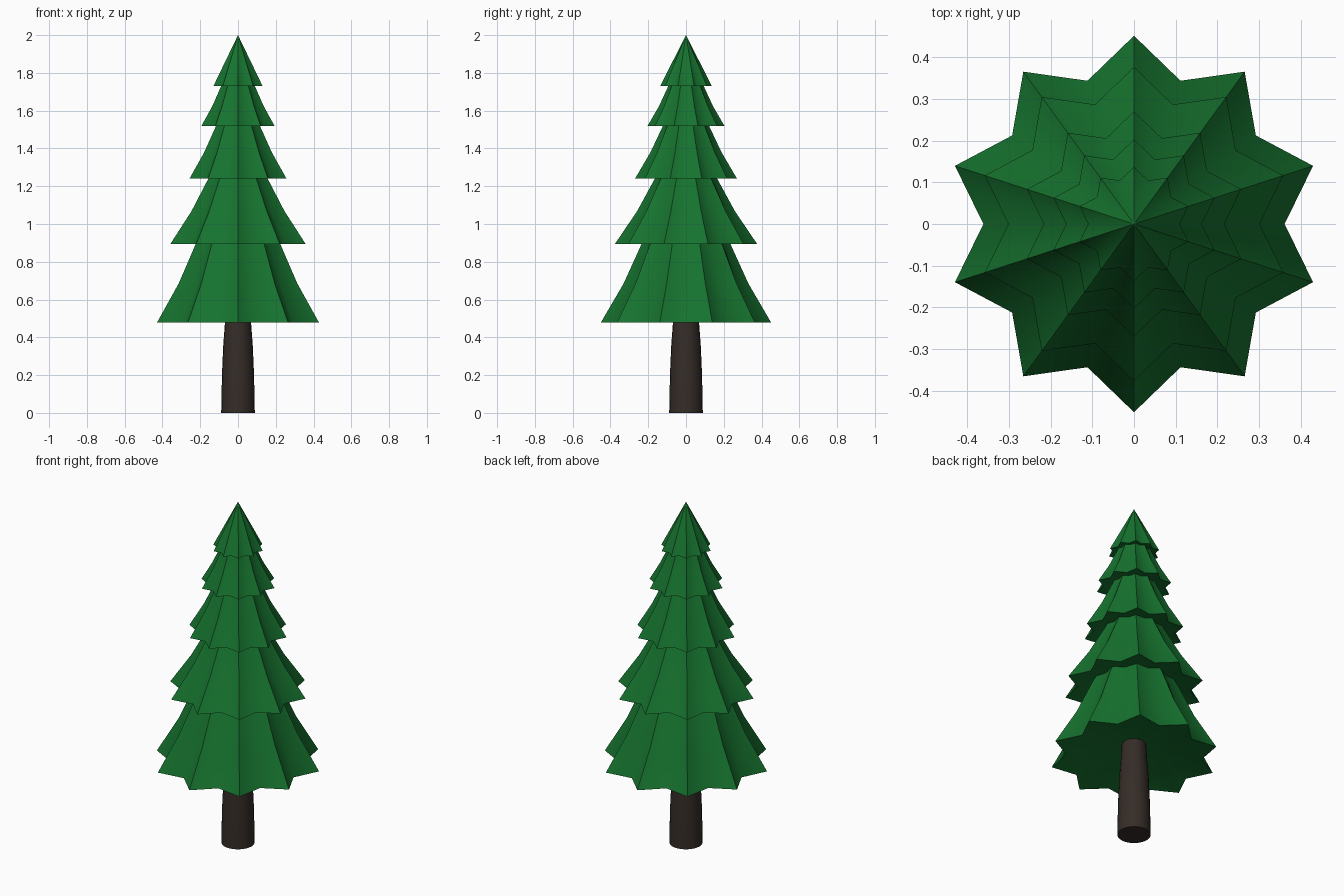
import bpy, bmesh, math

if "Cube" in bpy.data.objects:
    bpy.data.objects.remove(bpy.data.objects["Cube"])

def material(name, rgb):
    m = bpy.data.materials.new(name)
    m.diffuse_color = (*rgb, 1)
    m.use_nodes = True
    m.node_tree.nodes["Principled BSDF"].inputs["Base Color"].default_value = m.diffuse_color
    return m

GREEN = material("needles", (0.008, 0.17, 0.028))
BROWN = material("bark", (0.035, 0.025, 0.02))

def lathe(name, rings, sides, mat, angle):
    """Rings are (outer radius, valley ratio, z); radius 0 makes a single point."""
    bm = bmesh.new()
    loops = []
    for r, ratio, z in rings:
        if r == 0:
            loops.append([bm.verts.new((0, 0, z))] * sides)
            continue
        loop = []
        for i in range(sides):
            a = math.pi / 2 + math.tau * i / sides
            k = r * (ratio if i % 2 else 1)
            loop.append(bm.verts.new((k * math.cos(a), k * math.sin(a), z)))
        loops.append(loop)
    for lo, hi in zip(loops, loops[1:]):
        for i in range(sides):
            j = (i + 1) % sides
            quad = list(dict.fromkeys((lo[i], lo[j], hi[j], hi[i])))
            bm.faces.new(quad)
    bmesh.ops.recalc_face_normals(bm, faces=bm.faces)
    me = bpy.data.meshes.new(name)
    bm.to_mesh(me)
    bm.free()
    ob = bpy.data.objects.new(name, me)
    bpy.context.collection.objects.link(ob)
    me.materials.append(mat)
    bpy.ops.object.select_all(action='DESELECT')
    ob.select_set(True)
    bpy.context.view_layer.objects.active = ob
    bpy.ops.object.shade_smooth_by_angle(angle=math.radians(angle))
    return ob

# Trunk, tapering up into the lowest branches
lathe("trunk", [(0, 1, 0), (0.089, 1, 0), (0.085, 1, 0.2), (0.078, 1, 0.36),
                (0.069, 1, 0.48), (0.06, 1, 0.64), (0, 1, 0.64)], 20, BROWN, 40)

# Branch tiers: rim radius, rim z, radius and z where the next tier covers it
TIERS = [(0.451, 0.478, 0.235, 0.895), (0.376, 0.895, 0.165, 1.24),
         (0.270, 1.24, 0.122, 1.52), (0.203, 1.52, 0.094, 1.73),
         (0.137, 1.73, 0, 2.0)]
for n, (r0, z0, r1, z1) in enumerate(TIERS, 1):
    rise = 0.2 * r0
    rings = [(0, 1, z0 + rise), (r0, 0.8, z0)]
    if r1:
        # slightly flared skirt, closed by a hidden point inside the next tier
        rings += [((r0 + r1) / 2 - 0.03 * r0, 0.84, (z0 + z1) / 2),
                  (r1, 0.88, z1), (r1 * 0.75, 0.9, z1 + 0.25 * r1 + 0.05)]
        rings.append((0, 1, z1 + 0.25 * r1 + 0.06))
    else:
        rings.append((0, 1, z1))
    lathe(f"branch_tier_{n}", rings, 20, GREEN, 50)
